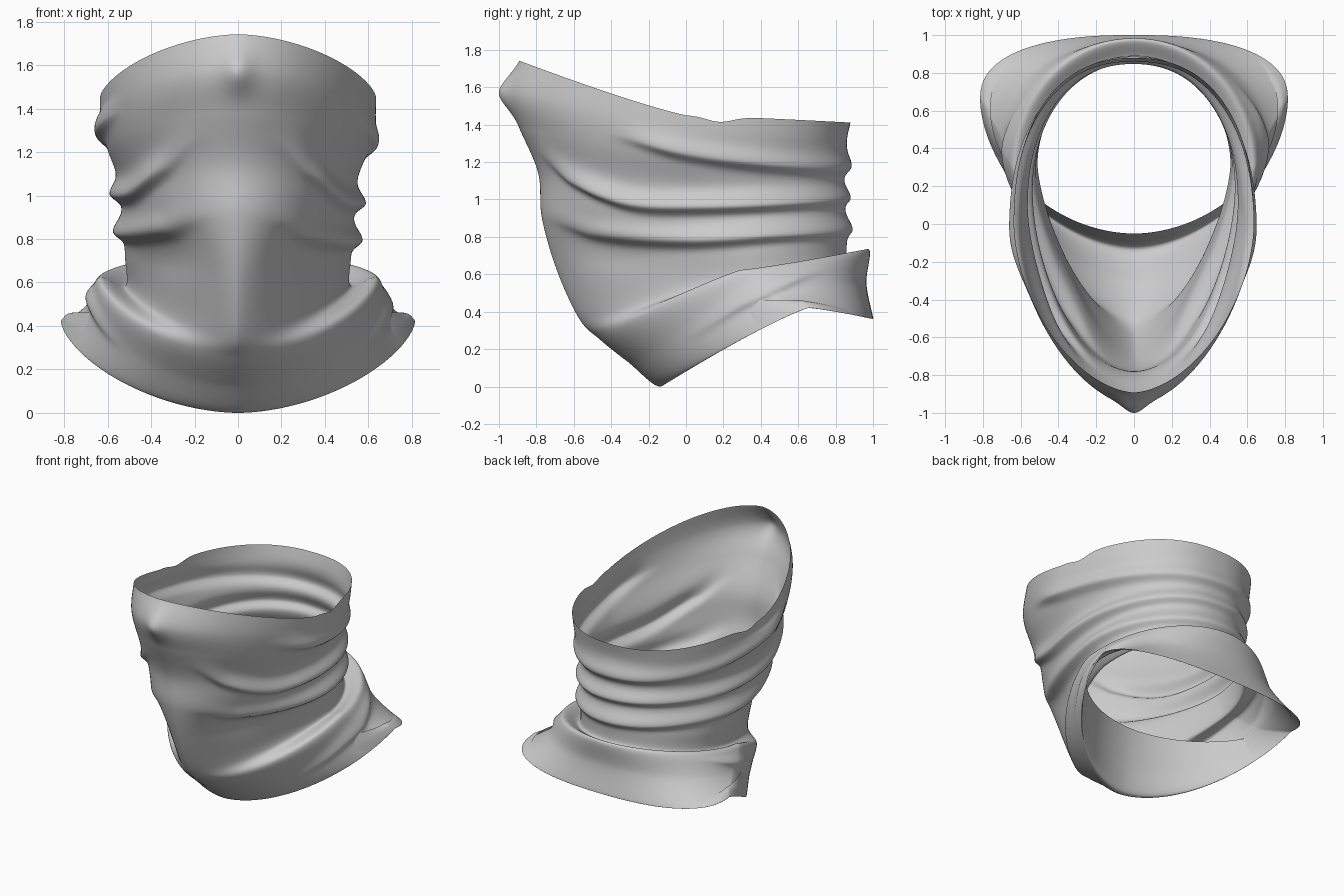
import bpy, bmesh, math

if "Cube" in bpy.data.objects:
    bpy.data.objects.remove(bpy.data.objects["Cube"])

COLS, STEPS = 256, 20
# Rings, top to bottom: front y, widest y, back y, half width, front roundness,
# back roundness, front z, side z, back z (the last three turn the hem up inside)
RINGS = [
    (-0.89, 0.00, 0.88, 0.635, 1.75, 2.3, 1.74, 1.45, 1.41),
    (-0.96, 0.00, 0.86, 0.630, 1.70, 2.3, 1.57, 1.34, 1.31),
    (-0.89, 0.02, 0.86, 0.600, 1.80, 2.2, 1.38, 1.21, 1.19),
    (-0.79, 0.10, 0.84, 0.545, 1.90, 2.2, 1.14, 1.06, 1.08),
    (-0.77, 0.18, 0.85, 0.530, 1.80, 2.1, 0.90, 0.90, 0.93),
    (-0.69, 0.28, 0.86, 0.520, 1.50, 2.0, 0.62, 0.72, 0.80),
    (-0.57, 0.32, 0.87, 0.520, 1.50, 2.0, 0.36, 0.58, 0.68),
    (-0.46, 0.30, 0.98, 0.640, 1.70, 2.0, 0.25, 0.62, 0.73),
    (-0.31, 0.46, 0.965, 0.700, 1.75, 2.2, 0.13, 0.49, 0.55),
    (-0.13, 0.65, 1.00, 0.810, 1.80, 2.4, 0.00, 0.42, 0.37),
    (-0.08, 0.63, 0.99, 0.790, 1.85, 2.4, 0.22, 0.45, 0.38),
    (-0.05, 0.61, 0.98, 0.760, 1.90, 2.4, 0.46, 0.46, 0.39),
]
# Folds: path of (y, z) along the side, height, ring range, fades at back
FOLDS = [
    ([(-0.45, 1.38), (0.0, 1.27), (0.4, 1.21), (0.9, 1.17)], 0.04, (0.5, 4), False),
    ([(-0.84, 1.30), (-0.6, 1.12), (-0.3, 1.0), (0.0, 0.98), (0.9, 1.01)], 0.055, (1, 5), False),
    ([(-0.78, 0.92), (-0.5, 0.83), (0.0, 0.80), (0.5, 0.83), (0.9, 0.84)], 0.05, (3, 6.3), False),
    ([(-0.05, 0.27), (0.3, 0.47), (0.75, 0.66)], 0.025, (7.2, 8.7), True),
]


def spow(a, p):
    return math.copysign(abs(a) ** p, a)


def smooth(a, b, t):
    t = max(0.0, min(1.0, (t - a) / (b - a)))
    return t * t * (3 - 2 * t)


def ring_point(ring, phi):
    yf, yc, yb, w, nf, nb, zf, zs, zb = ring
    s, c = math.sin(phi), math.cos(phi)
    n = nf if c > 0 else nb
    f = abs(c) ** (2 / n)
    y_end, z_end = (yf, zf) if c > 0 else (yb, zb)
    return (w * spow(s, 2 / n), yc + (y_end - yc) * f, zs + (z_end - zs) * f ** 1.15)


def catmull(p0, p1, p2, p3, t):
    return [0.5 * (2 * b + (c - a) * t + (2 * a - 5 * b + 4 * c - d) * t * t
                   + (3 * b - a - 3 * c + d) * t ** 3)
            for a, b, c, d in zip(p0, p1, p2, p3)]


def path_z(path, y):
    if y <= path[0][0]:
        return path[0][1]
    for i in range(len(path) - 1):
        (y0, z0), (y1, z1) = path[i], path[i + 1]
        if y <= y1:
            a, d = path[max(i - 1, 0)], path[min(i + 2, len(path) - 1)]
            return catmull(a, path[i], path[i + 1], d, (y - y0) / (y1 - y0))[1]
    return path[-1][1]


def drape(p, v):
    x, y, z = p
    push = 0.0
    for path, amp, (v0, v1), fade in FOLDS:
        k = smooth(v0, v0 + 0.4, v) * (1 - smooth(v1 - 0.4, v1, v))
        k *= smooth(path[0][0], path[0][0] + 0.4, y)
        k *= 1 - 0.3 * smooth(0.3, 0.8, y)
        if fade:
            k *= 1 - smooth(path[-1][0] - 0.2, path[-1][0] + 0.05, y)
        d = z - path_z(path, y) + 0.04 * x
        push += amp * k * math.exp(-(d / (0.065 if d > 0 else 0.035)) ** 2)
    # Hollows beside the chin ridge
    if v < 7:
        push -= (0.03 * math.exp(-((abs(x) - 0.3) / 0.13) ** 2 - ((z - 0.74) / 0.13) ** 2)
                 * (1 - smooth(-0.1, 0.2, y)))
    r = math.hypot(x, y - 0.2)
    x, y = x + x / r * push, y + (y - 0.2) / r * push
    # Nose bump
    if y < 0:
        y -= 0.04 * math.exp(-(x / 0.07) ** 2 - ((z - 1.57) / 0.09) ** 2)
    # Small dip of the rim at each side
    z -= 0.03 * (1 - smooth(0, 1, v)) * math.exp(-((y - 0.18) / 0.1) ** 2)
    return x, y, z


# Tubular cloth lofted through the rings
bm = bmesh.new()
rows = []
last = len(RINGS) - 1
cols = [[ring_point(r, 2 * math.pi * j / COLS) for r in RINGS] for j in range(COLS)]
for i in range(last * STEPS + 1):
    v = i / STEPS
    k = min(int(v), last - 1)
    row = []
    for pts in cols:
        p = catmull(pts[max(k - 1, 0)], pts[k], pts[k + 1], pts[min(k + 2, last)], v - k)
        row.append(bm.verts.new(drape(p, v)))
    rows.append(row)
for a, b in zip(rows, rows[1:]):
    for j in range(COLS):
        n = (j + 1) % COLS
        bm.faces.new((a[j], b[j], b[n], a[n]))
bmesh.ops.recalc_face_normals(bm, faces=bm.faces)

# Seat on the ground and centre front to back
low = min(p.co.z for p in bm.verts)
mid = (min(p.co.y for p in bm.verts) + max(p.co.y for p in bm.verts)) / 2
for p in bm.verts:
    p.co.z -= low
    p.co.y -= mid
for f in bm.faces:
    f.smooth = True

mesh = bpy.data.meshes.new("neck_gaiter")
bm.to_mesh(mesh)
bm.free()
gaiter = bpy.data.objects.new("neck_gaiter", mesh)
bpy.context.collection.objects.link(gaiter)
